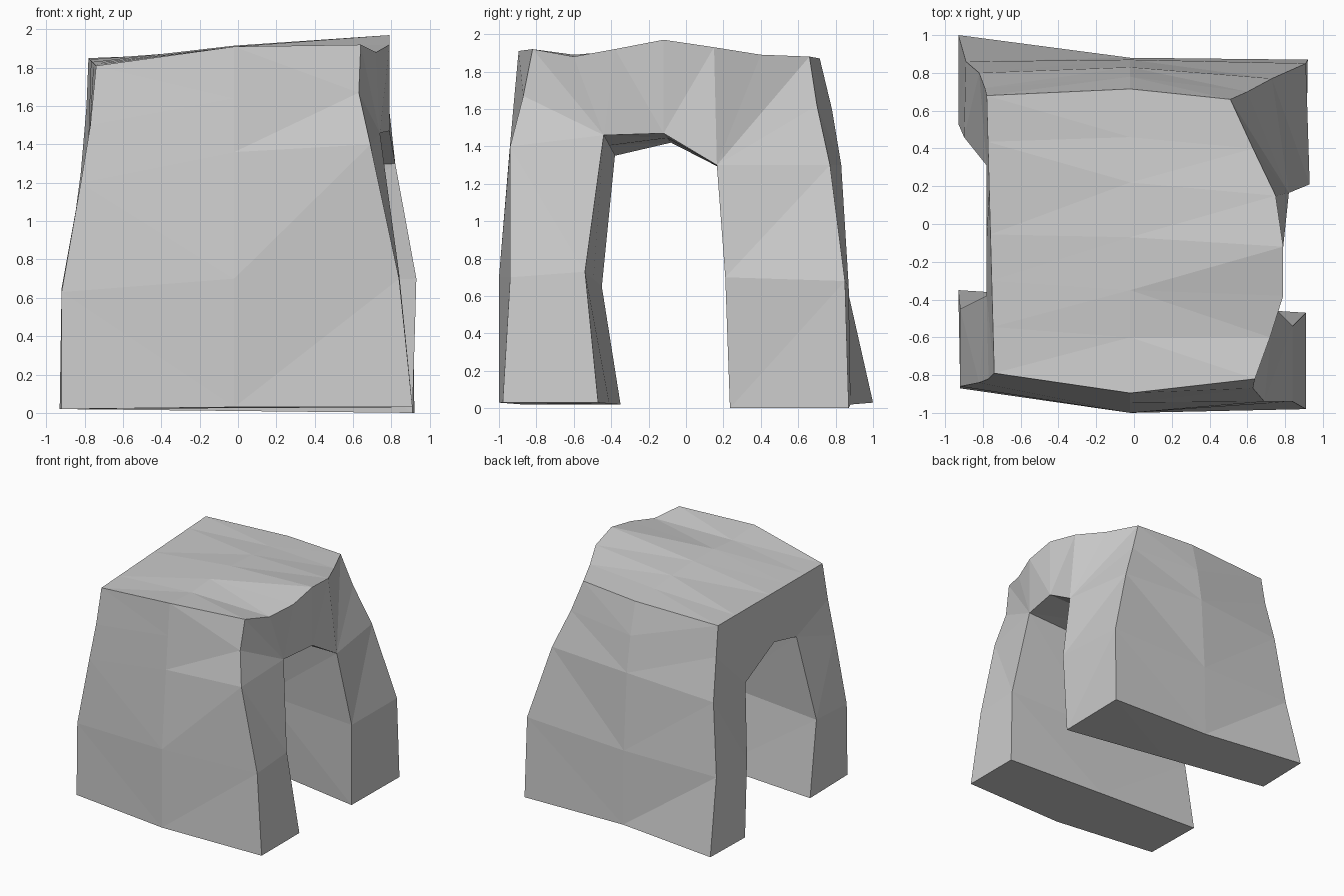
import bpy, bmesh
from mathutils import Vector

if "Cube" in bpy.data.objects:
    bpy.data.objects.remove(bpy.data.objects["Cube"])


def vecs(points):
    return [Vector(p) for p in points]


# Outer outlines, running up the front, over the top and down the back
right = vecs([(.91, -.98, .03), (.84, -.94, .7), (.69, -.94, 1.4), (.63, -.87, 1.67),
              (.64, -.82, 1.92), (.72, -.6, 1.88), (.79, -.38, 1.92), (.79, -.12, 1.97),
              (.75, .15, 1.93), (.63, .4, 1.89), (.51, .66, 1.88),
              (.6, .7, 1.62), (.73, .77, 1.3), (.91, .85, .68), (.92, .87, 0)])
middle = vecs([(-.02, y, z) for y, z in [
    (-1, .03), (-1, .7), (-.945, 1.36), (-.92, 1.64), (-.895, 1.91),
    (-.6, 1.89), (-.35, 1.91), (-.07, 1.915), (.22, 1.9), (.46, 1.88), (.715, 1.87),
    (.78, 1.6), (.83, 1.3), (.87, .65), (.88, .02)]])
left_front = vecs([(-.92, -.87, .02), (-.92, -.86, .63), (-.82, -.84, 1.2),
                   (-.77, -.82, 1.5), (-.74, -.79, 1.81)])
left_back = vecs([(-.78, .68, 1.85), (-.79, .72, 1.6), (-.82, .8, 1.25),
                  (-.89, .86, .65), (-.93, 1, .03)])
left_top = [left_front[-1].lerp(left_back[0], i / 6) for i in range(1, 6)]
left = left_front + left_top + left_back

# Opening outlines
right_in = vecs([(.91, -.47, .03), (.84, -.54, .73), (.74, -.44, 1.46), (.79, -.12, 1.47),
                 (.82, .165, 1.3), (.93, .21, .7), (.91, .235, 0)])
left_in = vecs([(-.93, -.35, .02), (-.92, -.45, .65), (-.78, -.38, 1.35), (-.78, -.08, 1.42),
                (-.78, .31, 1.22), (-.9, .46, .65), (-.93, .53, .02)])
middle_in = [a.lerp(b, .5) for a, b in zip(left_in, right_in)]

bm = bmesh.new()
outer = [[bm.verts.new(p) for p in s] for s in (left, middle, right)]
inner = [[bm.verts.new(p) for p in s] for s in (left_in, middle_in, right_in)]


def face(*verts):
    unique = list(dict.fromkeys(verts))
    if len(unique) > 2:
        bm.faces.new(unique)


# Outer shell, tunnel and leg soles
for s in range(2):
    for rings in (outer, inner):
        a, b = rings[s], rings[s + 1]
        for i in range(len(a) - 1):
            face(a[i], a[i + 1], b[i + 1], b[i])
    for e in (0, -1):
        face(outer[s][e], outer[s + 1][e], inner[s + 1][e], inner[s][e])

# Side walls: each outer point joins its matching opening point
match = [0, 1, 2, 2, 2, 2, 2, 3, 4, 4, 4, 4, 4, 5, 6]
for s in (0, 2):
    for i in range(14):
        face(outer[s][i], outer[s][i + 1], inner[s][match[i + 1]], inner[s][match[i]])

bmesh.ops.recalc_face_normals(bm, faces=bm.faces)
bmesh.ops.triangulate(bm, faces=bm.faces)
mesh = bpy.data.meshes.new("rock_arch")
bm.to_mesh(mesh)
bm.free()
bpy.context.collection.objects.link(bpy.data.objects.new("rock_arch", mesh))
